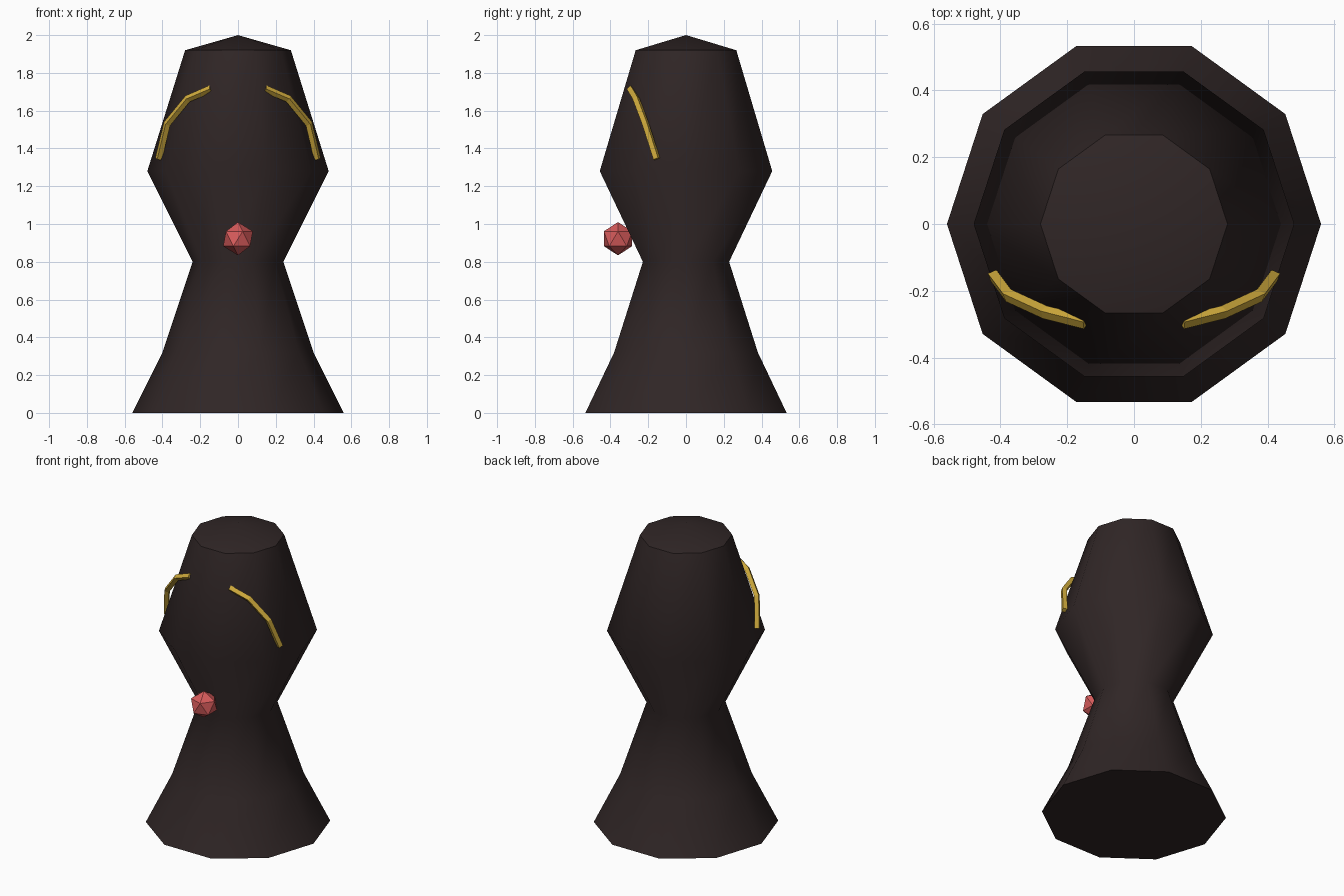
import bpy, bmesh, math

if "Cube" in bpy.data.objects:
    bpy.data.objects.remove(bpy.data.objects["Cube"])


def material(name, rgb):
    mat = bpy.data.materials.new(name)
    mat.use_nodes = True
    color = (*rgb, 1)
    mat.diffuse_color = color
    mat.node_tree.nodes["Principled BSDF"].inputs["Base Color"].default_value = color
    return mat


def add_object(name, mesh, mat):
    mesh.materials.clear()
    mesh.materials.append(mat)
    obj = bpy.data.objects.new(name, mesh)
    bpy.context.collection.objects.link(obj)
    return obj


def from_bmesh(name, bm, mat):
    bmesh.ops.recalc_face_normals(bm, faces=bm.faces)
    mesh = bpy.data.meshes.new(name)
    bm.to_mesh(mesh)
    bm.free()
    return add_object(name, mesh, mat)


dark = material("dark_brown", (0.029, 0.019, 0.019))
gold = material("gold", (0.62, 0.40, 0.045))
red = material("red", (0.68, 0.105, 0.105))

# Body: ten-sided turned profile with a shallow pointed cap
SIDES = 10
profile = [(0.56, 0), (0.40, 0.32), (0.24, 0.80), (0.48, 1.28), (0.28, 1.92)]
bm = bmesh.new()
rings = []
for r, z in profile:
    angles = [math.tau * i / SIDES for i in range(SIDES)]
    rings.append([bm.verts.new((r * math.cos(a), r * math.sin(a), z)) for a in angles])
for low, high in zip(rings, rings[1:]):
    for i in range(SIDES):
        j = (i + 1) % SIDES
        bm.faces.new((low[i], low[j], high[j], high[i]))
bm.faces.new(rings[0][::-1])
apex = bm.verts.new((0, 0, 2))
for i in range(SIDES):
    bm.faces.new((rings[-1][i], rings[-1][(i + 1) % SIDES], apex))
for face in bm.faces:
    face.smooth = True
for ring in (rings[0], rings[-1]):
    for i in range(SIDES):
        bm.edges.get((ring[i], ring[(i + 1) % SIDES])).smooth = False
from_bmesh("body", bm, dark)

# Gem on the front of the waist
bm = bmesh.new()
bmesh.ops.create_icosphere(bm, subdivisions=1, radius=0.088)
bmesh.ops.translate(bm, verts=bm.verts, vec=(0, -0.36, 0.922))
from_bmesh("front_gem", bm, red)

# Gold trims: four-sided rods curving over each side of the front
path = [(0.145, -0.295, 1.715), (0.267, -0.264, 1.663),
        (0.376, -0.214, 1.53), (0.42, -0.155, 1.345)]
for side, name in ((1, "left_trim"), (-1, "right_trim")):
    curve = bpy.data.curves.new(name + "_path", "CURVE")
    curve.dimensions = "3D"
    curve.bevel_depth = 0.02
    curve.bevel_resolution = 0
    curve.use_fill_caps = True
    spline = curve.splines.new("POLY")
    spline.points.add(len(path) - 1)
    for point, (x, y, z) in zip(spline.points, path):
        point.co = (side * x, y, z, 1)
    helper = bpy.data.objects.new(name + "_path", curve)
    mesh = bpy.data.meshes.new_from_object(helper)
    bpy.data.objects.remove(helper)
    for poly in mesh.polygons:
        poly.use_smooth = False
    add_object(name, mesh, gold)
